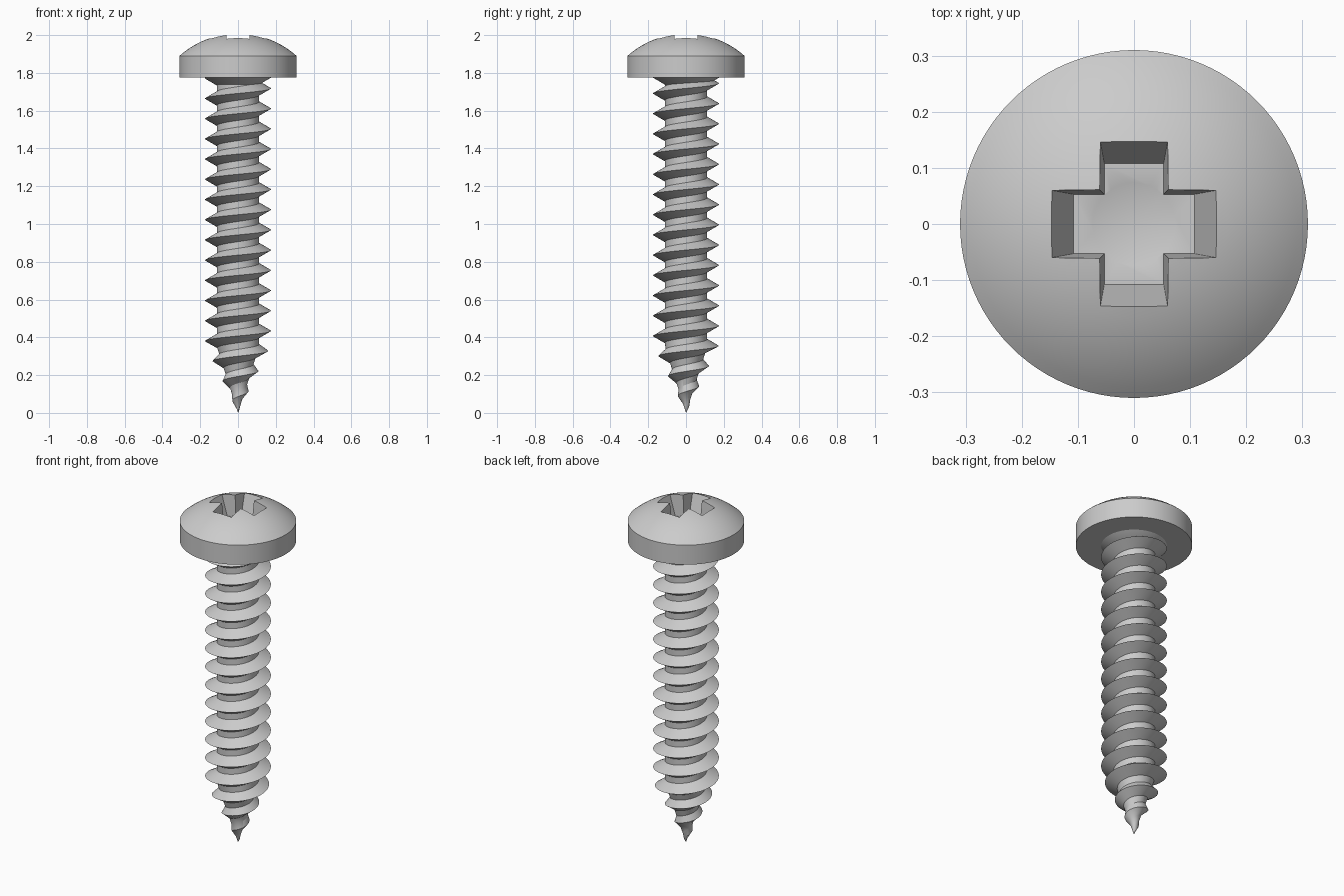
import bpy, bmesh, math

default = bpy.data.objects.get("Cube")
if default:
    bpy.data.objects.remove(default, do_unlink=True)

steel = bpy.data.materials.new("steel_grey")
steel.use_nodes = True
steel.diffuse_color = (0.6, 0.6, 0.6, 1)
steel.node_tree.nodes["Principled BSDF"].inputs["Base Color"].default_value = (0.6, 0.6, 0.6, 1)


def make_object(name, bm):
    bmesh.ops.remove_doubles(bm, verts=bm.verts, dist=1e-5)
    bmesh.ops.recalc_face_normals(bm, faces=bm.faces)
    mesh = bpy.data.meshes.new(name)
    bm.to_mesh(mesh)
    bm.free()
    mesh.materials.append(steel)
    obj = bpy.data.objects.new(name, mesh)
    bpy.context.collection.objects.link(obj)
    return obj


def activate(obj):
    bpy.ops.object.select_all(action="DESELECT")
    obj.select_set(True)
    bpy.context.view_layer.objects.active = obj


def smooth(obj):
    activate(obj)
    bpy.ops.object.shade_smooth_by_angle(angle=math.radians(30))


def lathe(name, profile, segments=96):
    bm = bmesh.new()
    verts = [bm.verts.new((r, 0, z)) for r, z in profile]
    edges = [bm.edges.new(pair) for pair in zip(verts, verts[1:])]
    bmesh.ops.spin(bm, geom=verts + edges, cent=(0, 0, 0), axis=(0, 0, 1),
                   angle=2 * math.pi, steps=segments)
    return make_object(name, bm)


# Pan head: straight rim under a spherical dome
RIM, BASE, SHOULDER, APEX = 0.31, 1.775, 1.89, 2.008
rise = APEX - SHOULDER
ball = (RIM ** 2 + rise ** 2) / (2 * rise)
sweep = math.asin(RIM / ball)
dome = [(ball * math.sin(sweep * i / 14), APEX - ball + ball * math.cos(sweep * i / 14))
        for i in range(14, -1, -1)]
head = lathe("head", [(0, BASE), (RIM, BASE)] + dome)


# Cross recess: tapered plus shape with a conical bottom
def cross_ring(bm, arm, half, z):
    points = []
    for q in range(4):
        c, s = round(math.cos(q * math.pi / 2)), round(math.sin(q * math.pi / 2))
        for x, y in ((arm, -half), (arm, half), (half, half)):
            points.append(bm.verts.new((c * x - s * y, s * x + c * y, z)))
    return points


def cut(target, cutter):
    cutter.hide_render = True
    mod = target.modifiers.new("recess", "BOOLEAN")
    mod.operation = "DIFFERENCE"
    mod.solver = "EXACT"
    mod.object = cutter
    activate(target)
    bpy.ops.object.modifier_apply(modifier=mod.name)
    bpy.data.objects.remove(cutter, do_unlink=True)


FLOOR = 1.87
bm = bmesh.new()
low = cross_ring(bm, 0.108, 0.053, FLOOR)
high = cross_ring(bm, 0.163, 0.063, 2.03)
bm.faces.new(low)
bm.faces.new(high)
for i in range(len(low)):
    j = (i + 1) % len(low)
    bm.faces.new((low[i], low[j], high[j], high[i]))
cut(head, make_object("recess_cutter", bm))
cut(head, lathe("recess_cone_cutter", [(0, FLOOR - 0.035), (0.095, FLOOR + 0.01),
                                       (0, FLOOR + 0.01)], 32))
smooth(head)

# Collar where the shank meets the head
smooth(lathe("collar", [(0.10, 1.735), (0.112, 1.738), (0.175, BASE), (0.10, BASE + 0.005)]))

# Threaded shank: one helical strip of root, crest, root, tapering to a point
PITCH, SEG, TURNS, TOP = 0.107, 64, 20, 1.79
CREST_START = 0.22 - 3 * PITCH


def crest_radius(z):
    return min(0.175, 0.49 * z)


def root_radius(z):
    return min(0.112, 0.32 * z)


bm = bmesh.new()
strip = []
for i in range(TURNS * SEG + 1):
    a = 2 * math.pi * i / SEG
    zc = CREST_START + PITCH * i / SEG
    row = []
    for offset, radius in ((-0.036, root_radius), (0, crest_radius), (0.036, root_radius)):
        z = min(max(zc + offset, 0), TOP)
        r = radius(z)
        row.append(bm.verts.new((r * math.cos(a), r * math.sin(a), z)))
    strip.append(row)
for i in range(TURNS * SEG):
    a, b = strip[i], strip[i + 1]
    for k in range(2):
        bm.faces.new((a[k], b[k], b[k + 1], a[k + 1]))
    if i + SEG < TURNS * SEG:
        c, d = strip[i + SEG], strip[i + SEG + 1]
        bm.faces.new((a[2], b[2], d[0], c[0]))
bmesh.ops.dissolve_degenerate(bm, dist=1e-5, edges=bm.edges)
smooth(make_object("threaded_shank", bm))
